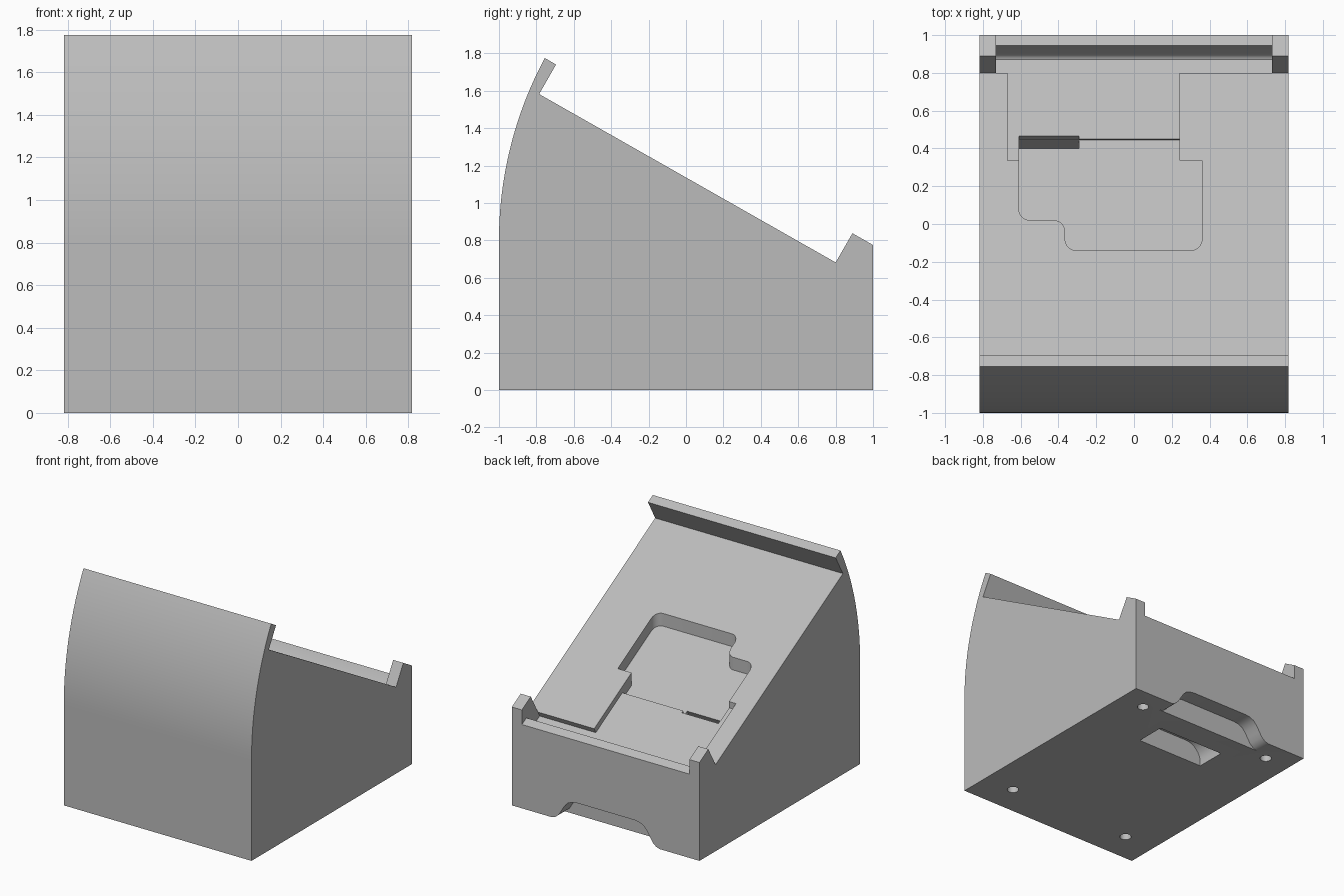
import bpy, bmesh, math
from mathutils import Vector

if "Cube" in bpy.data.objects:
    bpy.data.objects.remove(bpy.data.objects["Cube"])

grey = bpy.data.materials.new("light_grey")
grey.diffuse_color = (0.5, 0.5, 0.5, 1)
grey.use_nodes = True
grey.node_tree.nodes["Principled BSDF"].inputs["Base Color"].default_value = grey.diffuse_color


def slope(y):
    """Height of the tilted rest surface."""
    return 0.682 - 0.5678 * (y - 0.8)


def prism(name, ring_a, ring_b):
    """Solid between two matching rings of 3D points."""
    bm = bmesh.new()
    a = [bm.verts.new(p) for p in ring_a]
    b = [bm.verts.new(p) for p in ring_b]
    n = len(a)
    bm.faces.new(a)
    bm.faces.new(b[::-1])
    for i in range(n):
        j = (i + 1) % n
        bm.faces.new((a[j], a[i], b[i], b[j]))
    bmesh.ops.recalc_face_normals(bm, faces=bm.faces)
    mesh = bpy.data.meshes.new(name)
    bm.to_mesh(mesh)
    bm.free()
    ob = bpy.data.objects.new(name, mesh)
    bpy.context.collection.objects.link(ob)
    mesh.materials.append(grey)
    return ob


def along_x(name, yz, x0, x1):
    return prism(name, [(x0, y, z) for y, z in yz], [(x1, y, z) for y, z in yz])


def along_y(name, xz, y0, y1):
    return prism(name, [(x, y0, z) for x, z in xz], [(x, y1, z) for x, z in xz])


def rounded(points):
    """Outline with rounded corners; each point is x, y, radius."""
    out = []
    for i, (x, y, r) in enumerate(points):
        p = Vector((x, y))
        if not r:
            out.append((x, y))
            continue
        a = p + (Vector(points[i - 1][:2]) - p).normalized() * r
        b = p + (Vector(points[(i + 1) % len(points)][:2]) - p).normalized() * r
        c = a + b - p
        for k in range(9):
            t = k / 8 * math.pi / 2
            out.append(tuple(c + (a - c) * math.cos(t) + (b - c) * math.sin(t)))
    return out


def sunk(name, outline, drop, lean=0.0):
    """Pocket cutter whose floor runs parallel to the rest surface."""
    low = [(x, y - (lean if y > 0.4 else 0)) for x, y in outline]
    return prism(name, [(x, y, slope(y) - drop) for x, y in low],
                 [(x, y, slope(y) + 0.15) for x, y in outline])


# Body: side profile with curved front, upper lip and lower stop
R = 2.062
end = math.asin(0.975 / R)
arc = [(-1 + R - R * math.cos(end * i / 24), 0.8 + R * math.sin(end * i / 24))
       for i in range(25)]
profile = [(-1, 0)] + arc + [(-0.695, 1.74), (-0.785, slope(-0.785)),
                             (0.8, slope(0.8)), (0.89, 0.838), (1, 0.775), (1, 0)]
body = along_x("stand_body", profile, -0.818, 0.818)

cutters = []

# Gap between the two stop posts, with a filleted groove
gap = [(0.8, 1.1), (0.8, slope(0.8)), (0.78, slope(0.78) - 0.05),
       (0.855, slope(0.855) - 0.05), (0.87, 0.594), (0.882, 0.597),
       (0.893, 0.606), (0.945, 0.692), (1.1, 0.603), (1.1, 1.1)]
cutters.append(along_x("post_gap_cutter", gap, -0.73, 0.73))

# Shallow channel and deeper pocket in the rest surface
cutters.append(sunk("channel_cutter",
                    [(-0.67, 0.335), (0.24, 0.335), (0.24, 0.83), (-0.67, 0.83)], 0.05))
cutters.append(sunk("pocket_cutter", rounded([
    (0.24, 0.465, 0), (0.24, 0.335, 0), (0.36, 0.335, 0), (0.36, -0.14, 0.06),
    (-0.365, -0.14, 0.06), (-0.365, 0.02, 0.06), (-0.61, 0.02, 0.06),
    (-0.61, 0.465, 0)]), 0.1, 0.02))

# Narrow cable slot running square to the rest surface
top = (0.465, slope(0.465) - 0.05)
low = (0.40, slope(0.40) - 0.1)
slot = [(top[0] + 0.01, top[1] + 0.0173), top, (top[0] - 0.16, top[1] - 0.277),
        (low[0] - 0.15, low[1] - 0.26), low, (low[0] + 0.02, low[1] + 0.035)]
cutters.append(along_x("cable_slot_cutter", slot, -0.608, -0.29))

# Cable arch in the back wall, flared at its foot
half = [(0.47, -0.05), (0.47, 0.0), (0.44, 0.01), (0.41, 0.035), (0.385, 0.075),
        (0.36, 0.115), (0.33, 0.148), (0.29, 0.165), (0.25, 0.17)]
arch = half + [(-x, z) for x, z in reversed(half)]
cutters.append(along_y("back_arch_cutter", arch, 0.865, 1.1))

# Rounded slot in the underside
hollow = rounded([(0.295, -0.05, 0), (0.295, 0.17, 0.14),
                  (-0.295, 0.17, 0.14), (-0.295, -0.05, 0)])
cutters.append(along_y("underside_slot_cutter", hollow, 0.42, 0.66))

# Four foot holes
for sx in (-1, 1):
    for x, y in ((0.6, 0.82), (0.55, -0.755)):
        ring = [(sx * x + 0.043 * math.cos(i * math.pi / 12),
                 y + 0.043 * math.sin(i * math.pi / 12)) for i in range(24)]
        cutters.append(prism("foot_hole_cutter", [(px, py, -0.05) for px, py in ring],
                             [(px, py, 0.1) for px, py in ring]))

# Cut everything out of the body
bpy.context.view_layer.objects.active = body
body.select_set(True)
for c in cutters:
    mod = body.modifiers.new(c.name, "BOOLEAN")
    mod.operation = "DIFFERENCE"
    mod.solver = "EXACT"
    mod.object = c
    bpy.ops.object.modifier_apply(modifier=mod.name)
for c in cutters:
    bpy.data.objects.remove(c)
bpy.ops.object.shade_smooth_by_angle(angle=math.radians(30))
